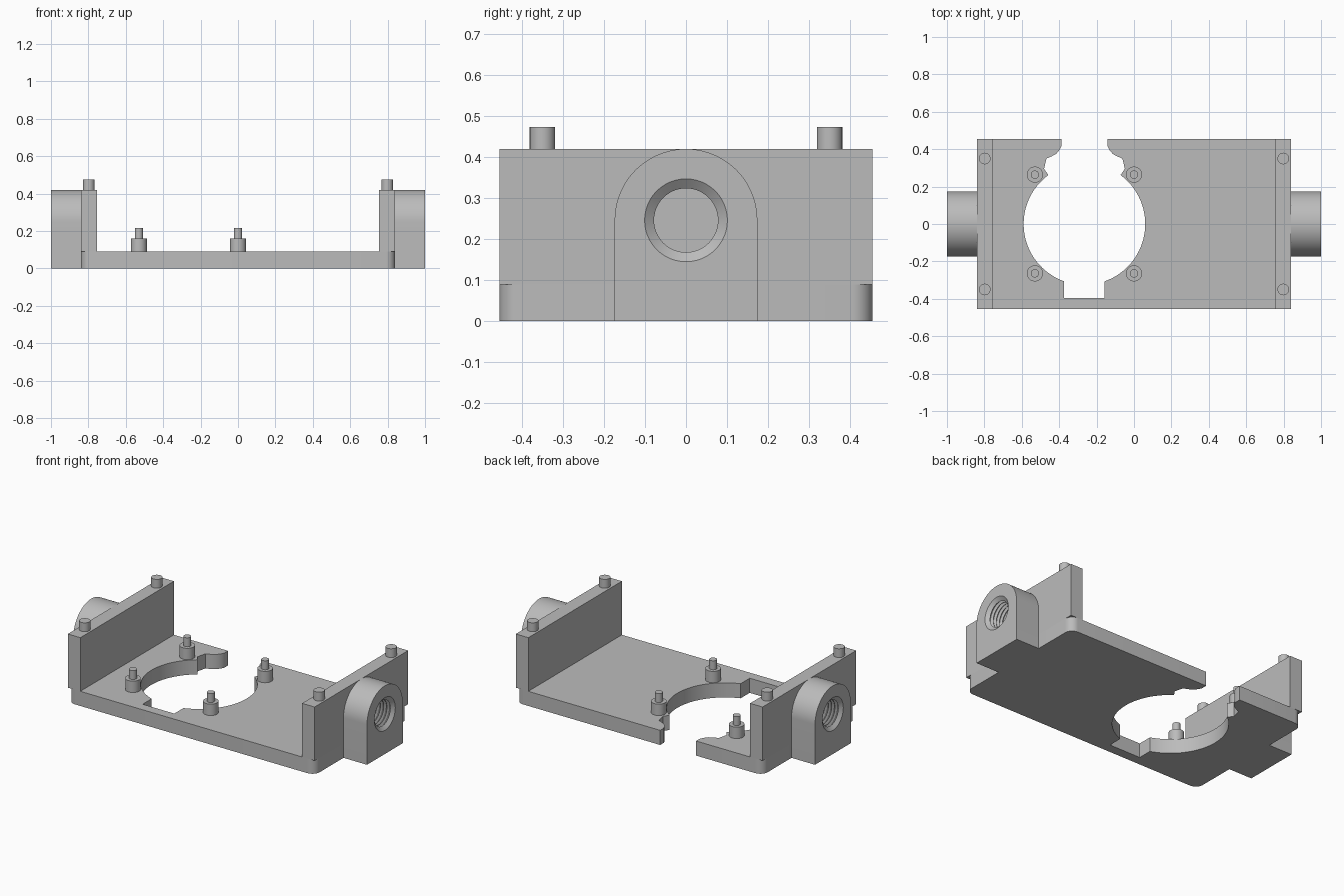
import bpy, bmesh, math
from mathutils import Vector, Matrix

cube = bpy.data.objects.get("Cube")
if cube:
    bpy.data.objects.remove(cube, do_unlink=True)

grey = bpy.data.materials.new("plain grey")
grey.use_nodes = True
colour = (0.5, 0.5, 0.5, 1)
grey.diffuse_color = colour
grey.node_tree.nodes["Principled BSDF"].inputs["Base Color"].default_value = colour

HALF_X, HALF_Y = 0.84, 0.455
BASE_H, WALL_H = 0.09, 0.42
WALL_T = 0.085


def finish(name, bm, location=(0, 0, 0)):
    bmesh.ops.recalc_face_normals(bm, faces=bm.faces)
    mesh = bpy.data.meshes.new(name)
    bm.to_mesh(mesh)
    bm.free()
    mesh.materials.append(grey)
    ob = bpy.data.objects.new(name, mesh)
    ob.location = location
    bpy.context.collection.objects.link(ob)
    return ob


def smooth(ob):
    bpy.ops.object.select_all(action='DESELECT')
    ob.select_set(True)
    bpy.context.view_layer.objects.active = ob
    bpy.ops.object.shade_smooth_by_angle(angle=math.radians(30))


def prism(name, points, offset):
    """Extrude a planar outline along an offset."""
    bm = bmesh.new()
    face = bm.faces.new([bm.verts.new(p) for p in points])
    out = bmesh.ops.extrude_face_region(bm, geom=[face], use_keep_orig=True)
    verts = [v for v in out["geom"] if isinstance(v, bmesh.types.BMVert)]
    bmesh.ops.translate(bm, verts=verts, vec=Vector(offset))
    return finish(name, bm)


def lathe(name, profile, location, turn=Matrix(), n=48):
    """Closed solid of revolution about z from (radius, height) pairs."""
    bm = bmesh.new()
    rings = []
    for r, z in profile:
        rings.append([bm.verts.new((r * math.cos(2 * math.pi * i / n),
                                    r * math.sin(2 * math.pi * i / n), z)) for i in range(n)])
    for a, b in zip(rings, rings[1:]):
        for i in range(n):
            j = (i + 1) % n
            bm.faces.new((a[i], a[j], b[j], b[i]))
    bm.faces.new(rings[0][::-1])
    bm.faces.new(rings[-1])
    bm.transform(turn)
    return finish(name, bm, location)


def arc(cx, cy, r, start, end, n):
    """Points on an arc, angles in degrees."""
    angles = [math.radians(start + (end - start) * i / n) for i in range(n + 1)]
    return [(cx + r * math.cos(a), cy + r * math.sin(a)) for a in angles]


# Base plate: rounded corners, round opening with front notch and open throat at the back
HOLE_X, HOLE_R, NOTCH = -0.265, 0.325, 0.108
CORNER = 0.05
cx, cy = HALF_X - CORNER, HALF_Y - CORNER
outline = (arc(-cx, cy, CORNER, 90, 180, 8) + arc(-cx, -cy, CORNER, 180, 270, 8)
           + arc(cx, -cy, CORNER, 270, 360, 8) + arc(cx, cy, CORNER, 0, 90, 8))
throat = [(0.122, HALF_Y), (0.122, 0.42), (0.132, 0.398), (0.152, 0.374), (0.175, 0.362),
          (0.203, 0.35), (0.216, 0.295), (0.193, 0.262)]
top_angle = math.degrees(math.atan2(0.262, 0.193))
low_angle = -math.degrees(math.acos(NOTCH / HOLE_R))
half = throat + arc(0, 0, HOLE_R, top_angle, low_angle, 36)[1:] + [(NOTCH, -0.395)]
outline += [(HOLE_X + x, y) for x, y in half]
outline += [(HOLE_X - x, y) for x, y in reversed(half)]
smooth(prism("base_plate", [(x, y, 0) for x, y in outline], (0, 0, BASE_H)))

# Standoffs with locating pins around the opening
for x, x_name in ((-0.53, "right"), (0, "left")):
    for y, y_name in ((-0.264, "front"), (0.264, "back")):
        smooth(lathe(f"standoff_{y_name}_{x_name}",
                     [(0.043, 0), (0.043, 0.07), (0.022, 0.07), (0.022, 0.125)],
                     (x, y, BASE_H)))

# Threaded bore profile: chamfered mouth, then ridges and grooves
BORE_Z, BOSS_R, DEPTH = 0.246, 0.174, 0.15
bore = [(0.101, 0.02), (0.101, 0), (0.078, -0.018)]
pitch = 0.022
for k in range(5):
    z = -0.022 - pitch * k
    bore += [(0.094, z - 0.009), (0.094, z - 0.012), (0.078, z - 0.019), (0.078, z - 0.021)]
bore.append((0.078, -DEPTH))

for side, s_name in ((1, "left"), (-1, "right")):
    # Upright end wall
    x_in, x_out = side * (HALF_X - WALL_T), side * HALF_X
    prism(f"end_wall_{s_name}",
          [(x_in, -HALF_Y, BASE_H), (x_out, -HALF_Y, BASE_H),
           (x_out, HALF_Y, BASE_H), (x_in, HALF_Y, BASE_H)], (0, 0, WALL_H - BASE_H))

    # Pins on the wall top
    for y, y_name in ((-0.35, "front"), (0.35, "back")):
        smooth(lathe(f"wall_pin_{y_name}_{s_name}", [(0.031, 0), (0.031, 0.054)],
                     (side * 0.798, y, WALL_H)))

    # Arched boss with the threaded bore cut into its outer face
    arch = [(-BOSS_R, 0), (BOSS_R, 0)] + arc(0, BORE_Z, BOSS_R, 0, 180, 40)
    boss = prism(f"boss_{s_name}", [(x_out, y, z) for y, z in arch], (side * 0.16, 0, 0))
    turn = Matrix.Rotation(side * math.pi / 2, 4, 'Y')
    cutter = lathe(f"bore_cutter_{s_name}", bore, (side, 0, BORE_Z), turn)
    cutter.hide_render = True
    cut = boss.modifiers.new("bore", 'BOOLEAN')
    cut.operation = 'DIFFERENCE'
    cut.solver = 'EXACT'
    cut.object = cutter
    bpy.ops.object.select_all(action='DESELECT')
    bpy.context.view_layer.objects.active = boss
    boss.select_set(True)
    bpy.ops.object.modifier_apply(modifier=cut.name)
    bpy.data.objects.remove(cutter, do_unlink=True)
    smooth(boss)
